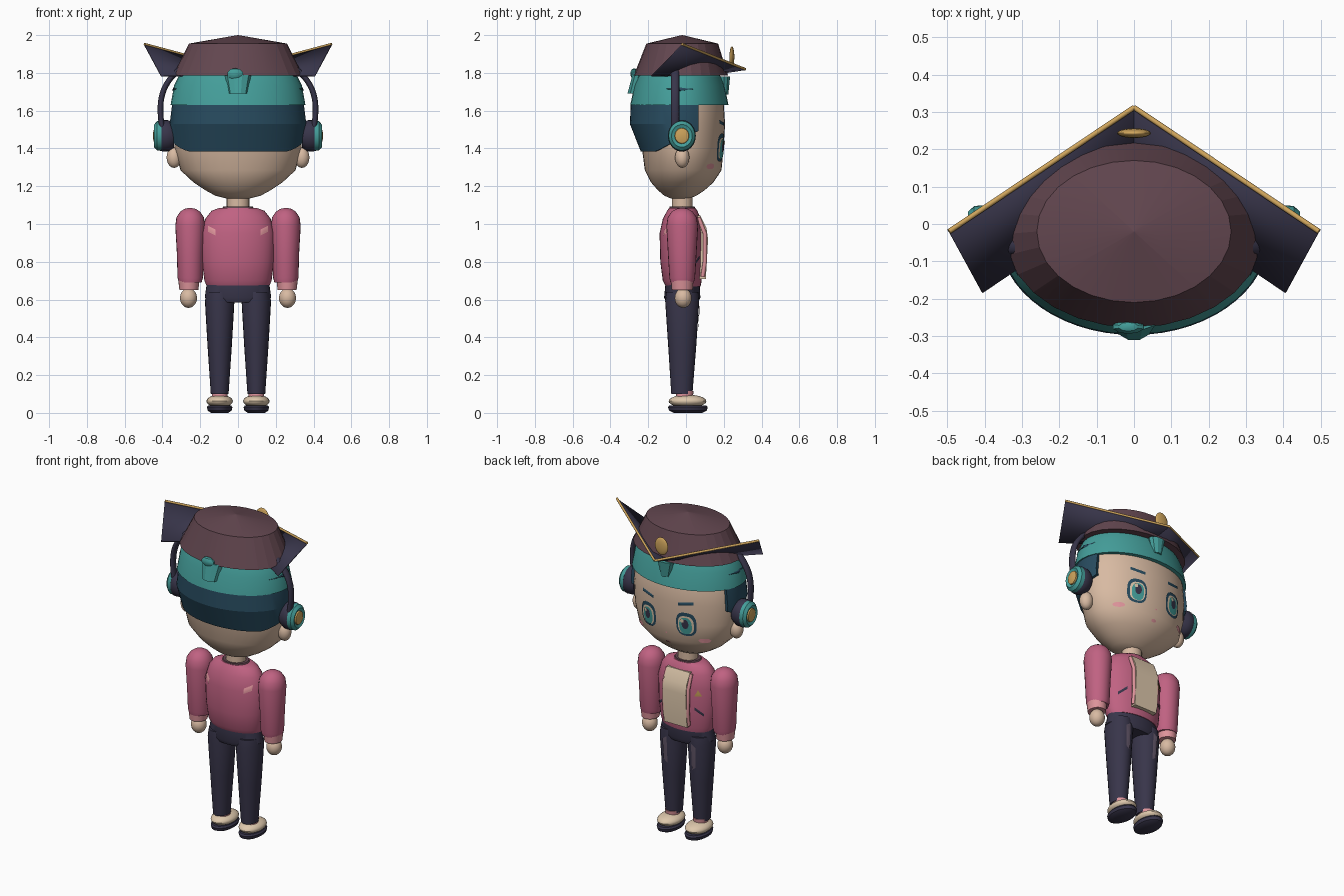
import bpy, bmesh
from math import sin, cos, pi
from mathutils import Matrix, Vector
from mathutils.bvhtree import BVHTree

cube = bpy.data.objects.get("Cube")
if cube:
    bpy.data.objects.remove(cube)


def material(name, rgb):
    col = [(c / 255 / 12.92 if c < 11 else ((c / 255 + .055) / 1.055) ** 2.4) for c in rgb] + [1]
    m = bpy.data.materials.new(name)
    m.use_nodes = True
    m.diffuse_color = col
    m.node_tree.nodes["Principled BSDF"].inputs["Base Color"].default_value = col
    return m


SKIN = material("skin", (216, 186, 162))
TEAL = material("teal", (68, 158, 154))
HAIR = material("dark blue hair", (40, 76, 96))
MAROON = material("maroon", (98, 70, 79))
NAVY = material("navy", (56, 53, 74))
GOLD = material("gold", (206, 164, 92))
PINK = material("pink", (192, 98, 130))
BLUSH = material("light pink", (222, 148, 155))
CREAM = material("cream", (222, 200, 172))
GREY = material("grey purple", (98, 86, 104))


def finish(name, mat, bm, angle=.6):
    bmesh.ops.recalc_face_normals(bm, faces=bm.faces)
    me = bpy.data.meshes.new(name)
    bm.to_mesh(me)
    bm.free()
    me.materials.append(mat)
    ob = bpy.data.objects.new(name, me)
    bpy.context.collection.objects.link(ob)
    bpy.ops.object.select_all(action='DESELECT')
    ob.select_set(True)
    bpy.context.view_layer.objects.active = ob
    bpy.ops.object.shade_smooth_by_angle(angle=angle)
    return ob


def loft(name, mat, rings, n=32, place=None, cx=0, angle=.6):
    """Stack of ellipses given as z, rx, ry, cy."""
    bm = bmesh.new()
    loops = []
    for z, rx, ry, cy in rings:
        loops.append([bm.verts.new((cx + rx * cos(2 * pi * i / n), cy + ry * sin(2 * pi * i / n), z))
                      for i in range(n)])
    for a, b in zip(loops, loops[1:]):
        for i in range(n):
            j = (i + 1) % n
            bm.faces.new((a[i], a[j], b[j], b[i]))
    bm.faces.new(loops[0])
    bm.faces.new(loops[-1])
    if place:
        bm.transform(place)
    return finish(name, mat, bm, angle)


def ball(name, mat, loc, size, n=24):
    bm = bmesh.new()
    bmesh.ops.create_uvsphere(bm, u_segments=n, v_segments=n // 2, radius=1,
                              matrix=Matrix.Translation(loc) @ Matrix.Diagonal((*size, 1)))
    return finish(name, mat, bm)


def tube(name, mat, pts, r, kind='POLY', loc=(0, 0, 0), stretch=1):
    cu = bpy.data.curves.new(name, 'CURVE')
    cu.dimensions = '3D'
    cu.bevel_depth = r
    cu.use_fill_caps = True
    sp = cu.splines.new(kind)
    sp.points.add(len(pts) - 1)
    for p, q in zip(sp.points, pts):
        p.co = (*q, 1)
    sp.use_endpoint_u = True
    cu.materials.append(mat)
    ob = bpy.data.objects.new(name, cu)
    ob.location = loc
    ob.scale.y = stretch
    bpy.context.collection.objects.link(ob)


def decal(name, mat, surf, outline, normal, lift=.004):
    """Thin painted patch projected on a surface; outline in (across, z)."""
    me = surf.data
    tree = BVHTree.FromPolygons([v.co for v in me.vertices], [tuple(p.vertices) for p in me.polygons])
    n = Vector(normal)
    mid = sum((Vector(p) for p in outline), Vector((0, 0))) / len(outline)
    bm = bmesh.new()

    def drop(p):
        q = Vector((0, p.x, p.y)) if n.x else Vector((p.x, 0, p.y))
        hit = tree.ray_cast(q + n * 2, -n)[0]
        return bm.verts.new((hit or q) + n * lift)

    loops = [[drop(mid.lerp(Vector(p), k)) for p in outline] for k in (1, .66, .33)]
    hub = drop(mid)
    for i in range(len(outline)):
        j = (i + 1) % len(outline)
        for a, b in zip(loops, loops[1:]):
            bm.faces.new((a[i], a[j], b[j], b[i]))
        bm.faces.new((loops[-1][i], loops[-1][j], hub))
    return finish(name, mat, bm)


def oval(x, z, rx, rz, n=20, power=1):
    def f(c):
        return abs(c) ** power * (1 if c > 0 else -1)
    return [(x + rx * f(cos(2 * pi * i / n)), z + rz * f(sin(2 * pi * i / n))) for i in range(n)]


def stroke(x1, z1, x2, z2, h):
    return [(x1, z1 - h), (x2, z2 - h), (x2, z2 + h), (x1, z1 + h)]


FRONT, BACK = (0, 1, 0), (0, -1, 0)

# Head and neck
head = loft("head", SKIN, [(1.135, .06, .05, -.03), (1.15, .12, .085, -.03), (1.18, .175, .125, -.025),
            (1.22, .235, .165, -.02), (1.285, .305, .203, -.015), (1.4, .335, .216, -.017),
            (1.53, .345, .237, -.03), (1.63, .34, .235, -.035), (1.75, .3, .2, -.035)], 40)
loft("neck", SKIN, [(1.05, .06, .055, -.02), (1.16, .06, .055, -.02)], 20)

# Back hair shell, its lower edge rising towards the temples
bm = bmesh.new()
steps, start = 36, -.37
cols = []
for i in range(steps + 1):
    a = pi - start + (pi + 2 * start) * i / steps
    a = pi + start + (pi - 2 * start) * i / steps
    c, s = cos(a), sin(a)
    low = 1.385 + max(0, s * .27 + .17) * .4
    t = (1.53 - low) / .145
    rows = [(1.64, .348, .262, -.03), (1.53, .362, .267, -.03), (low, .362 - .018 * t, .267 - .044 * t, -.03 + .013 * t),
            (low, .3, .19, -.02)]
    cols.append([bm.verts.new((rx * c, cy + ry * s, z)) for z, rx, ry, cy in rows])
for p, q in zip(cols, cols[1:]):
    for k in range(3):
        bm.faces.new((p[k], q[k], q[k + 1], p[k + 1]))
for col in (cols[0], cols[-1]):
    inner = bm.verts.new((col[0].co.x * .85, col[0].co.y * .8, 1.64))
    bm.faces.new((*col, inner))
finish("back_hair", HAIR, bm, .3)

# Headband cap and knot tabs
cap = loft("cap_band", TEAL, [(1.63, .3, .2, -.035), (1.63, .357, .26, -.035), (1.735, .338, .238, -.035),
           (1.78, .315, .22, -.035), (1.80, .29, .2, -.035)], 36, angle=.3)
loft("back_tab", TEAL, [(1.69, .05, .04, -.272), (1.79, .07, .035, -.25)], 10, angle=.3)
ball("back_tab_knot", TEAL, (-.015, -.275, 1.795), (.045, .02, .03), 10)
loft("front_tab", TEAL, [(1.685, .03, .025, .2), (1.78, .055, .035, .2)], 10, angle=.3)

# Hat with folded board
loft("hat", MAROON, [(1.785, .345, .25, -.027), (1.955, .26, .19, -.02), (2.0, .002, .002, -.02)], 28, angle=.2)
tip = (0, .312, 1.82)
for s in (-1, 1):
    bm = bmesh.new()
    bm.faces.new([bm.verts.new(p) for p in
                  (tip, (s * .495, -.02, 1.952), (s * .405, -.185, 1.785), (0, .09, 1.785))])
    board = finish("hat_board", NAVY, bm)
    board.modifiers.new("thickness", 'SOLIDIFY').thickness = .006
    tube("board_trim", GOLD, [tip, (s * .495, -.02, 1.952)], .007)
ball("hat_ornament", GOLD, (0, .243, 1.885), (.045, .013, .055))

# Headphone band
tube("headphone_band", NAVY, [(-.4, 0, 1.5), (-.425, 0, 1.64), (-.38, 0, 1.77), (-.24, 0, 1.88), (.24, 0, 1.88),
     (.38, 0, 1.77), (.425, 0, 1.64), (.4, 0, 1.5)], .015, 'NURBS', (0, -.058, 0), 1.5)

# Torso, collar and hips
torso = loft("jacket", PINK, [(.67, .165, .092, -.015), (.7, .178, .103, -.02), (.8, .19, .112, -.024),
             (.95, .195, .115, -.025), (1.03, .172, .1, -.022), (1.07, .14, .08, -.02), (1.085, .1, .07, -.02)])
loft("collar", MAROON, [(1.075, .09, .07, -.02), (1.092, .078, .066, -.02)], 24)
hips = loft("hips", NAVY, [(.585, .15, .085, -.02), (.61, .176, .096, -.02), (.69, .165, .09, -.018)])

# Shirt front
bm = bmesh.new()
side = [bm.verts.new((-.08, y, z)) for y, z in
        ((.03, 1.045), (.075, 1.045), (.108, .98), (.117, .92), (.105, .71), (.03, .71))]
res = bmesh.ops.extrude_face_region(bm, geom=[bm.faces.new(side)])
bmesh.ops.translate(bm, vec=(.16, 0, 0), verts=[v for v in res["geom"] if isinstance(v, bmesh.types.BMVert)])
finish("shirt_front", CREAM, bm)

for s in (-1, 1):
    # Lapels, pockets and back marks
    tube("lapel", BLUSH, [(s * .082, .066, 1.035), (s * .085, .1, .95), (s * .082, .1, .8), (s * .08, .088, .72)], .011)
    decal("jacket_pocket", NAVY, torso, stroke(s * .155, .785, s * .11, .825, .009), FRONT)
    decal("back_mark", BLUSH, torso, stroke(s * .16, .975, s * .12, .955, .016), BACK)

    # Ears and headphone cups
    ball("ear", SKIN, (s * .338, -.02, 1.352), (.04, .038, .055))
    lay = Matrix(((0, 0, s, 0), (1, 0, 0, -.022), (0, 1, 0, 1.467), (0, 0, 0, 1)))
    loft("cup_pad", NAVY, [(.34, .06, .065, 0), (.365, .072, .082, 0), (.4, .074, .084, 0), (.415, .065, .075, 0)], 24, lay)
    loft("cup_shell", TEAL, [(.405, .072, .08, 0), (.428, .07, .078, 0), (.444, .055, .06, 0), (.436, .04, .044, 0)], 24, lay)
    loft("cup_button", GOLD, [(.43, .04, .044, 0), (.444, .036, .04, 0), (.449, .015, .018, 0)], 20, lay)
    decal("band_streak", HAIR, cap, [(-.14, 1.715), (-.03, 1.705), (.05, 1.715), (-.03, 1.722)], (s, 0, 0))

    # Arms
    loft("sleeve", PINK, [(.69, .06, .062, -.02), (.715, .067, .068, -.02), (.85, .071, .076, -.02),
         (.99, .079, .084, -.02), (1.035, .073, .077, -.02), (1.065, .053, .056, -.02),
         (1.08, .03, .032, -.02), (1.085, .005, .005, -.02)], 24, cx=s * .253)
    loft("cuff", BLUSH, [(.65, .05, .055, -.02), (.7, .056, .06, -.02)], 24, cx=s * .26)
    ball("hand", SKIN, (s * .262, -.015, .608), (.045, .045, .052))

    # Legs and shoes
    leg = loft("trouser_leg", NAVY, [(.1, .047, .056, -.022), (.35, .064, .074, -.02), (.59, .078, .09, -.02),
               (.64, .07, .085, -.02)], 24, cx=s * .097)
    decal("trouser_patch", GREY, leg, [(s * .085, .43), (s * .11, .45), (s * .115, .58), (s * .085, .6)], FRONT, .005)
    loft("sock", BLUSH, [(.07, .04, .045, -.01), (.115, .042, .045, -.005)], 20, cx=s * .097)
    ball("shoe", CREAM, (s * .097, .008, .062), (.07, .1, .034))
    loft("sole", NAVY, [(0, .045, .075, .01), (.012, .063, .1, .01), (.03, .068, .105, .01), (.04, .06, .098, .01)],
         28, cx=s * .097)

    # Painted face
    ex, ez = s * .13, 1.405
    decal("eye_outline", HAIR, head, oval(ex, ez, .06, .075, power=.75), FRONT, .005)
    decal("eye_white", CREAM, head, oval(ex, ez - .004, .047, .058, power=.75), FRONT, .008)
    decal("iris", TEAL, head, oval(ex, ez - .008, .037, .053, power=.8), FRONT, .011)
    decal("pupil", NAVY, head, oval(ex, ez + .004, .02, .03), FRONT, .014)
    decal("eye_glint", CREAM, head, oval(ex + .016, ez + .026, .011, .013, 10), FRONT, .017)
    decal("eyebrow", HAIR, head, stroke(s * .085, 1.528, s * .175, 1.542, .009), FRONT)
    decal("cheek", BLUSH, head, oval(s * .222, 1.305, .03, .015), FRONT)

# Nose, mouth and badge
decal("nose", BLUSH, head, oval(0, 1.325, .007, .005, 8), FRONT)
decal("mouth", BLUSH, head, oval(0, 1.26, .018, .008, 12), FRONT)
decal("badge", GOLD, torso, [(-.15, .905), (-.11, .905), (-.13, .945)], FRONT, .006)
